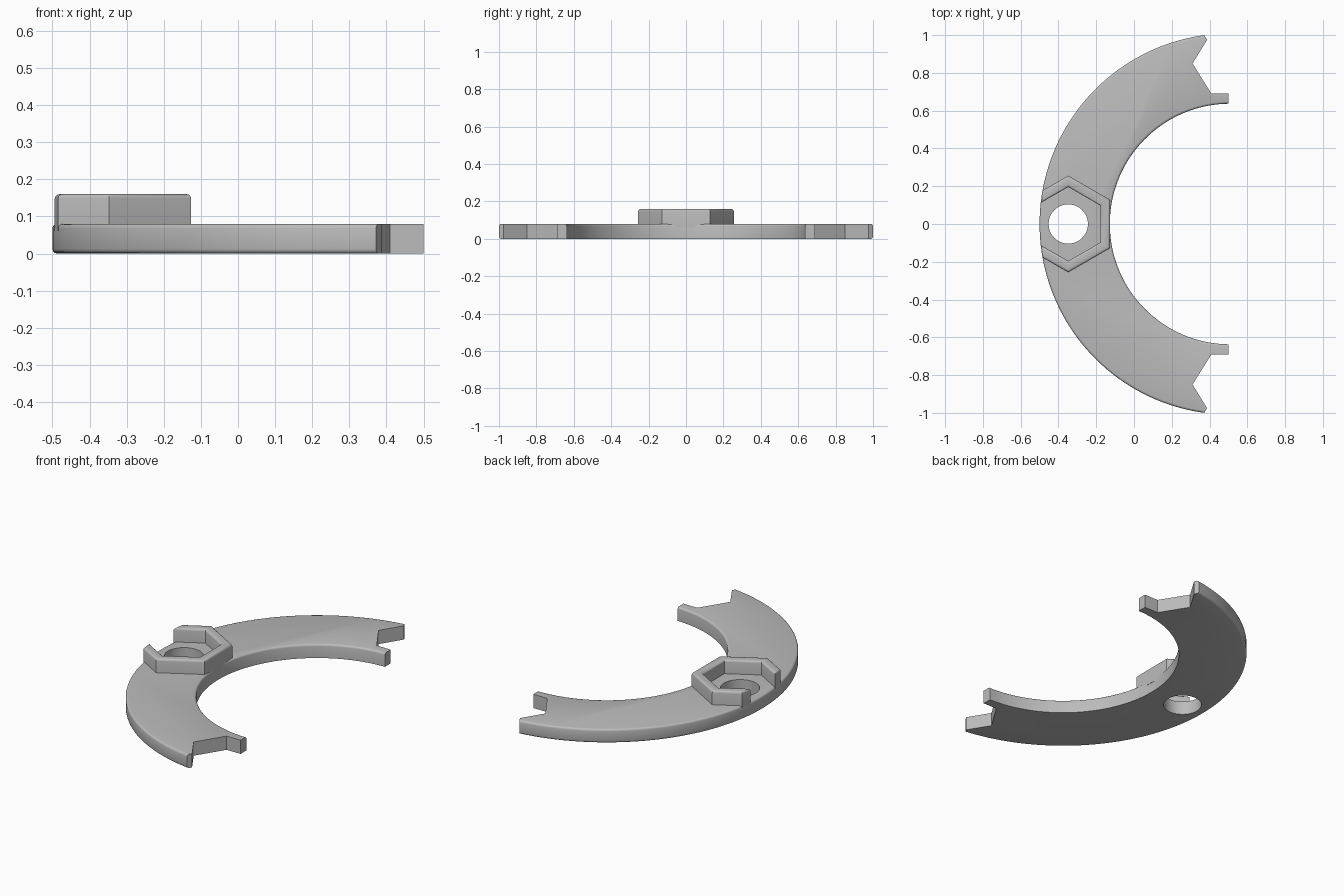
import bpy, bmesh, math

cube = bpy.data.objects.get("Cube")
if cube:
    bpy.data.objects.remove(cube)

CX, R_OUT, R_IN = 0.509, 1.009, 0.637
HEX_X, THICK, TOP = -0.348, 0.08, 0.16

grey = bpy.data.materials.new("plain grey")
grey.use_nodes = True
grey.diffuse_color = (0.5, 0.5, 0.5, 1)
grey.node_tree.nodes["Principled BSDF"].inputs["Base Color"].default_value = (0.5, 0.5, 0.5, 1)


def arc(radius, x_end, steps):
    """Points on the half ring from the +y end round to the -y end."""
    half = math.acos((CX - x_end) / radius)
    return [(CX - radius * math.cos(a), radius * math.sin(a))
            for a in (half - 2 * half * i / steps for i in range(steps + 1))]


def prism(name, outline, z0, z1, width, rounded):
    """Extrude an outline and round the edges chosen by a rule."""
    bm = bmesh.new()
    base = bm.faces.new([bm.verts.new((x, y, z0)) for x, y in outline])
    new = bmesh.ops.extrude_face_region(bm, geom=[base], use_keep_orig=True)["geom"]
    bmesh.ops.translate(bm, vec=(0, 0, z1 - z0),
                        verts=[g for g in new if isinstance(g, bmesh.types.BMVert)])
    bmesh.ops.recalc_face_normals(bm, faces=bm.faces)
    edges = [e for e in bm.edges if rounded(e)]
    bmesh.ops.bevel(bm, geom=edges, offset=width, segments=3, profile=0.5, affect='EDGES')
    mesh = bpy.data.meshes.new(name)
    bm.to_mesh(mesh)
    bm.free()
    mesh.materials.append(grey)
    obj = bpy.data.objects.new(name, mesh)
    bpy.context.collection.objects.link(obj)
    return obj


def smooth(obj):
    bpy.ops.object.select_all(action='DESELECT')
    obj.select_set(True)
    bpy.context.view_layer.objects.active = obj
    bpy.ops.object.shade_smooth_by_angle(angle=math.radians(35))


# Half ring with a forked notch at each end
notch = [(0.5, 0.69), (0.41, 0.69), (0.31, 0.85), (0.387, 0.975)]
outline = (arc(R_OUT, 0.372, 96) + [(x, -y) for x, y in reversed(notch)]
           + arc(R_IN, 0.5, 72)[::-1] + notch)


def on_outer_rim(e):
    a, b = (v.co for v in e.verts)
    return abs(a.z - b.z) < 1e-4 and all(
        abs(math.hypot(p.x - CX, p.y) - R_OUT) < 1e-3 for p in (a, b))


def on_inner_rim(e):
    a, b = (v.co for v in e.verts)
    return min(a.z, b.z) > THICK - 1e-3 and all(
        abs(math.hypot(p.x - CX, p.y) - R_IN) < 1e-3 for p in (a, b))


ring = prism("half_ring", outline, 0, THICK, 0.012,
             lambda e: on_outer_rim(e) or on_inner_rim(e))

# Round bolt hole through the ring
bpy.ops.mesh.primitive_cylinder_add(vertices=64, radius=0.104, depth=0.4,
                                    location=(HEX_X, 0, THICK / 2))
cutter = bpy.context.object
cutter.name = "hole_cutter"
cutter.hide_render = True
cutter.data.materials.append(grey)
cut = ring.modifiers.new("bolt_hole", 'BOOLEAN')
cut.object = cutter
cut.operation = 'DIFFERENCE'
cut.solver = 'EXACT'
bpy.context.view_layer.objects.active = ring
bpy.ops.object.modifier_apply(modifier=cut.name)
bpy.data.objects.remove(cutter)
smooth(ring)


# Hexagonal nut wall, open where it meets the outer rim
def hex_side(radius, x_cut):
    """Upper half of a hexagon, from the cut end to the flat on the right."""
    slope = math.tan(math.radians(30))
    return [(x_cut, radius - (HEX_X - x_cut) * slope), (HEX_X, radius),
            (HEX_X + radius * math.cos(math.radians(30)), radius / 2)]


def mirrored(side):
    return side + [(x, -y) for x, y in reversed(side)]


wall = mirrored(hex_side(0.256, -0.485)) + mirrored(hex_side(0.196, -0.494))[::-1]
nut_wall = prism("nut_wall", wall, THICK - 0.02, TOP, 0.012,
                 lambda e: min(v.co.z for v in e.verts) > TOP - 1e-3)
smooth(nut_wall)
